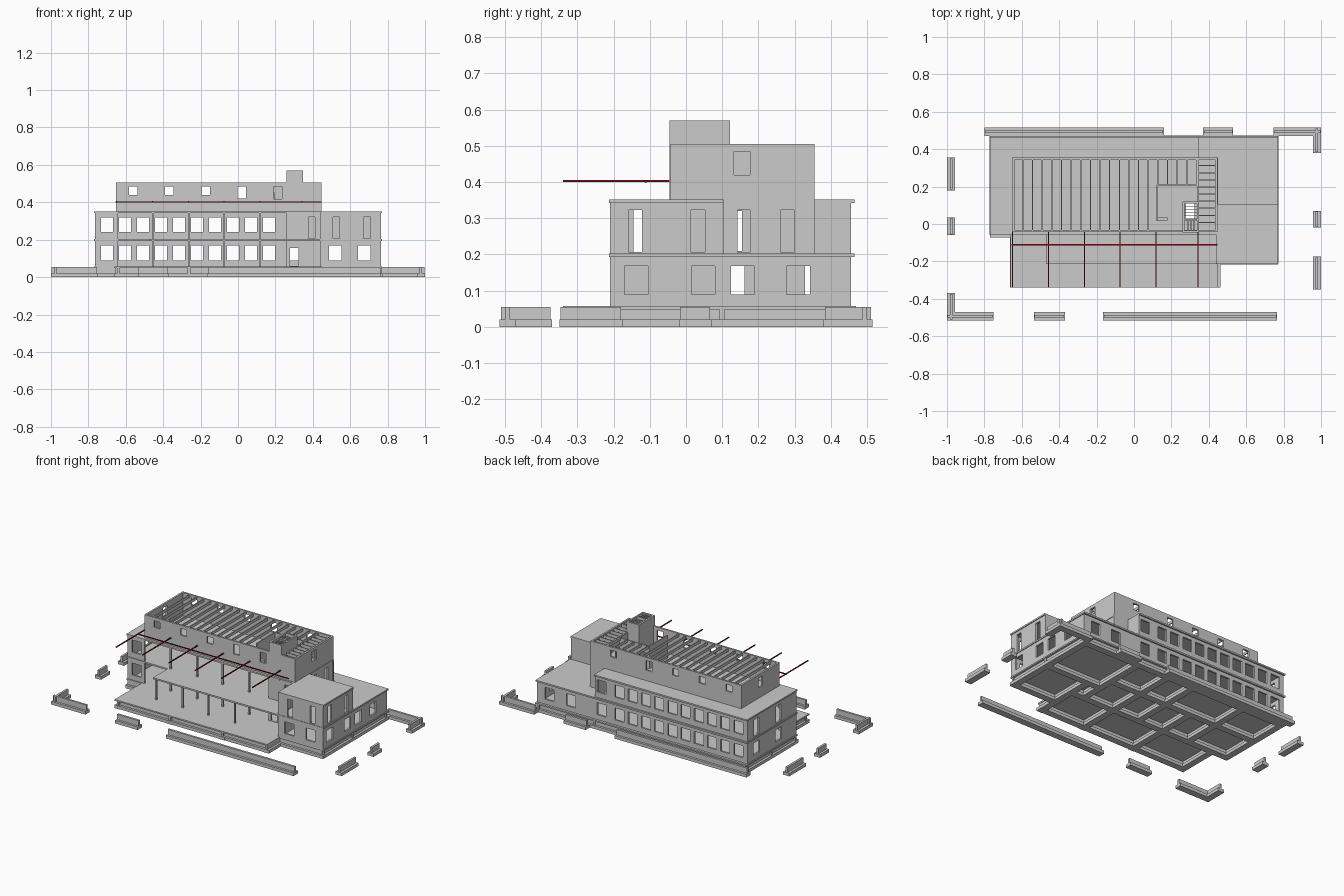
import bpy, bmesh

if "Cube" in bpy.data.objects:
    bpy.data.objects.remove(bpy.data.objects["Cube"])


def finish(name, bm, mat=None):
    me = bpy.data.meshes.new(name)
    bm.to_mesh(me)
    bm.free()
    ob = bpy.data.objects.new(name, me)
    bpy.context.collection.objects.link(ob)
    if mat:
        me.materials.append(mat)
    return ob


def boxes(name, items, mat=None):
    """Boxes given as (x0, x1, y0, y1, z0, z1), joined in one object."""
    bm = bmesh.new()
    for x0, x1, y0, y1, z0, z1 in items:
        vs = bmesh.ops.create_cube(bm, size=1)["verts"]
        for v in vs:
            v.co.x = x0 + (v.co.x + .5) * (x1 - x0)
            v.co.y = y0 + (v.co.y + .5) * (y1 - y0)
            v.co.z = z0 + (v.co.z + .5) * (z1 - z0)
    return finish(name, bm, mat)


def panel(name, axis, pos, u0, u1, v0, v1, holes=(), t=.012):
    """Wall (axis x or y) or slab (axis z) with rectangular openings."""
    def clip(vals, lo, hi):
        return sorted({round(min(max(c, lo), hi), 4) for c in vals})
    us = clip([u0, u1] + [c for h in holes for c in h[:2]], u0, u1)
    vs = clip([v0, v1] + [c for h in holes for c in h[2:]], v0, v1)
    place = {"x": lambda u, v: (pos, u, v),
             "y": lambda u, v: (u, pos, v),
             "z": lambda u, v: (u, v, pos)}[axis]
    bm = bmesh.new()
    for a, b in zip(us, us[1:]):
        for c, d in zip(vs, vs[1:]):
            mu, mv = (a + b) / 2, (c + d) / 2
            if any(h[0] < mu < h[1] and h[2] < mv < h[3] for h in holes):
                continue
            bm.faces.new([bm.verts.new(place(*p)) for p in ((a, c), (b, c), (b, d), (a, d))])
    bmesh.ops.remove_doubles(bm, verts=bm.verts, dist=1e-5)
    ob = finish(name, bm)
    m = ob.modifiers.new("thickness", "SOLIDIFY")
    m.thickness, m.offset = t, 0
    return ob


def footing(name, runs, top=.055):
    """Inverted-T strips; each run is (axis, centre, from, to)."""
    items = []
    for axis, c, a, b in runs:
        for w, z0, z1, e in ((.022, 0, .02, 0), (.007, .02, top, .004)):
            r = (a + e, b - e)
            s = (c - w, c + w)
            items.append((*(r if axis == "x" else s), *(s if axis == "x" else r), z0, z1))
    return boxes(name, items)


def win(c, w, z0, z1):
    return (c - w / 2, c + w / 2, z0, z1)


G, F, R, T = .055, .2, .35, .505       # ground, first floor, roof, top levels
LOW, HIGH = (.09, .168), (.24, .32)
shaft = (.278, .338, .03, .11)

# Boundary wall pieces
footing("boundary_wall", [
    ("x", .493, -.8, .16), ("x", .493, .37, .53), ("x", .493, .745, 1),
    ("y", .978, .38, .515), ("y", .978, -.02, .07), ("y", .978, -.35, -.175),
    ("x", -.493, -1, -.75), ("x", -.493, -.535, -.37), ("x", -.493, -.165, .765),
    ("y", -.978, -.515, -.37), ("y", -.978, -.06, .035), ("y", -.978, .18, .355)])

# Strip foundations and ground slab
footing("foundations", [
    ("x", .45, -.77, .77), ("x", -.05, -.77, .45), ("x", -.195, .44, .77),
    ("x", -.315, -.66, .45), ("x", .2, -.77, .345), ("x", .1, .345, .77),
    ("y", -.75, -.06, .47), ("y", .75, -.21, .47), ("y", .44, -.34, .1),
    ("y", .345, -.05, .47), ("y", -.64, -.34, -.05), ("y", -.455, -.05, .45),
    ("y", -.262, -.34, .2), ("y", -.075, -.05, .45), ("y", .118, -.34, .45)], .05)
panel("ground_slab", "z", .0525, -.77, .77, -.34, .47,
      [(-.77, -.66, -.34, -.06), (.45, .77, -.34, -.21), shaft], .009)

# First floor slab with balcony, and its posts
panel("first_floor_slab", "z", .198, -.77, .77, -.213, .465,
      [(-.77, -.47, -.213, -.06), shaft], .01)
boxes("balcony_post", [(x - .005, x + .005, -.205, -.195, G, F)
                       for x in (-.455, -.262, -.075, .118)])

# Roof slabs
panel("main_roof_slab", "z", .347, -.77, .345, -.06, .465, [shaft], .01)
panel("link_roof_slab", "z", .347, .345, .45, -.045, .355, (), .01)
panel("wing_roof_slab", "z", .347, .445, .77, -.213, .103, (), .01)

# Main two-storey block
xs = [-.7 + .0962 * i for i in range(10)]
panel("back_wall", "y", .449, -.765, .345, G, R,
      [win(x, .066, *z) for x in xs + [.295] for z in (LOW, HIGH)])
panel("left_wall", "x", -.759, -.055, .455, G, R,
      [win(y, .062, *LOW) for y in (.36, .13)] + [win(y, .05, .21, .32) for y in (.36, .13)])
panel("front_left_wall", "y", -.049, -.765, -.65, G, R,
      [win(-.7, .066, *z) for z in (LOW, HIGH)])
panel("front_right_wall", "y", -.049, .26, .45, G, R,
      [win(.3, .045, .06, .155), win(.395, .036, .207, .322)])
boxes("front_columns", [(x - .005, x + .005, -.055, -.045, G, R)
                        for x in (-.647, -.455, -.262, -.075, .118)])
panel("main_end_wall", "x", .339, .35, .455, F, R)

# Right wing: two storeys at the front, one at the back
panel("wing_front_wall", "y", -.204, .445, .765, G, R,
      [win(x, .066, *LOW) for x in (.52, .675)] + [win(x, .036, .207, .322) for x in (.525, .69)])
panel("wing_right_wall", "x", .759, -.21, .455, G, F,
      [win(y, .065, *LOW) for y in (-.138, .047, .157, .31)])
panel("wing_upper_right_wall", "x", .759, -.21, .1, F, R,
      [win(-.14, .038, .207, .322), win(.033, .038, .207, .322)])
panel("wing_left_wall", "x", .445, -.21, -.045, G, R, [win(-.125, .04, .207, .322)])
panel("wing_upper_back_wall", "y", .097, .445, .765, F, R, [win(.6, .04, .207, .322)])
panel("wing_back_wall", "y", .449, .345, .765, G, F, [win(.52, .066, *LOW), win(.675, .066, *LOW)])
panel("link_back_wall", "y", .349, .345, .45, F, R)
panel("link_right_wall", "x", .44, .1, .355, F, R,
      [win(.16, .036, .207, .322), win(.28, .038, .207, .322)])

# Set-back top storey
panel("top_front_wall", "y", -.038, -.65, .447, R, T,
      [win(x, .044, .44, .484) for x in (-.56, -.367, -.173)] +
      [win(.02, .044, .42, .484), win(.213, .044, .418, .484)])
panel("top_back_wall", "y", .349, -.65, .447, R, T,
      [win(x, .044, .44, .484) for x in (-.56, -.367, -.173)] +
      [win(.02, .044, .42, .484), win(.28, .044, .44, .484)])
panel("top_left_wall", "x", -.645, -.044, .355, R, T, [win(.155, .044, .42, .484)])
panel("top_right_wall", "x", .441, -.044, .355, R, T, [win(.155, .044, .42, .484)])

# Stair enclosure inside the top storey
panel("stair_left_wall", "x", .124, .015, .21, R, T - .005, (), .008)
panel("stair_back_wall", "y", .206, .12, .345, R, T - .005, [win(.17, .05, R, .45)], .008)
panel("stair_right_wall", "x", .341, -.04, .355, R, T - .005, [win(.27, .05, R, .45)], .008)
boxes("stair_landing", [(.125, .18, .018, .035, R, .4)])

# Roof rafters: across the main part, lengthwise over the right end
rafters = []
for i in range(1, 20):
    x = -.645 + .0515 * i
    rafters.append((x - .003, x + .003, .21 if x > .12 else -.038, .349, .485, .503))
for i in range(1, 10):
    y = -.03 + .038 * i
    rafters.append((.341, .441, y - .003, y + .003, .485, .503))
boxes("roof_rafters", rafters)

# Shaft tower with rungs
Z1 = .57
boxes("shaft_tower", [
    (.258, .348, -.046, -.034, F, Z1), (.258, .348, .11, .121, F, Z1),
    (.258, .27, -.034, .11, F, Z1), (.338, .348, -.034, .11, F, Z1),
    (.27, .338, .018, .028, F, Z1)])
boxes("shaft_rungs", [(.27, .338, y, y + .003, .55, .56)
                      for y in (.042, .058, .074, .09)])
boxes("flue_dividers", [(x, x + .004, -.034, .018, R, .565) for x in (.287, .303, .319)])

# Red pergola beams
red = bpy.data.materials.new("dark_red")
red.diffuse_color = (.25, .01, .01, 1)
red.use_nodes = True
red.node_tree.nodes["Principled BSDF"].inputs["Base Color"].default_value = red.diffuse_color
boxes("pergola_beams", [(x - .003, x + .003, -.34, -.044, .4, .406)
                        for x in (-.65, -.458, -.265, -.075, .117, .342)], red)
boxes("pergola_cross_beam", [(-.655, .447, -.114, -.108, .399, .405)], red)
